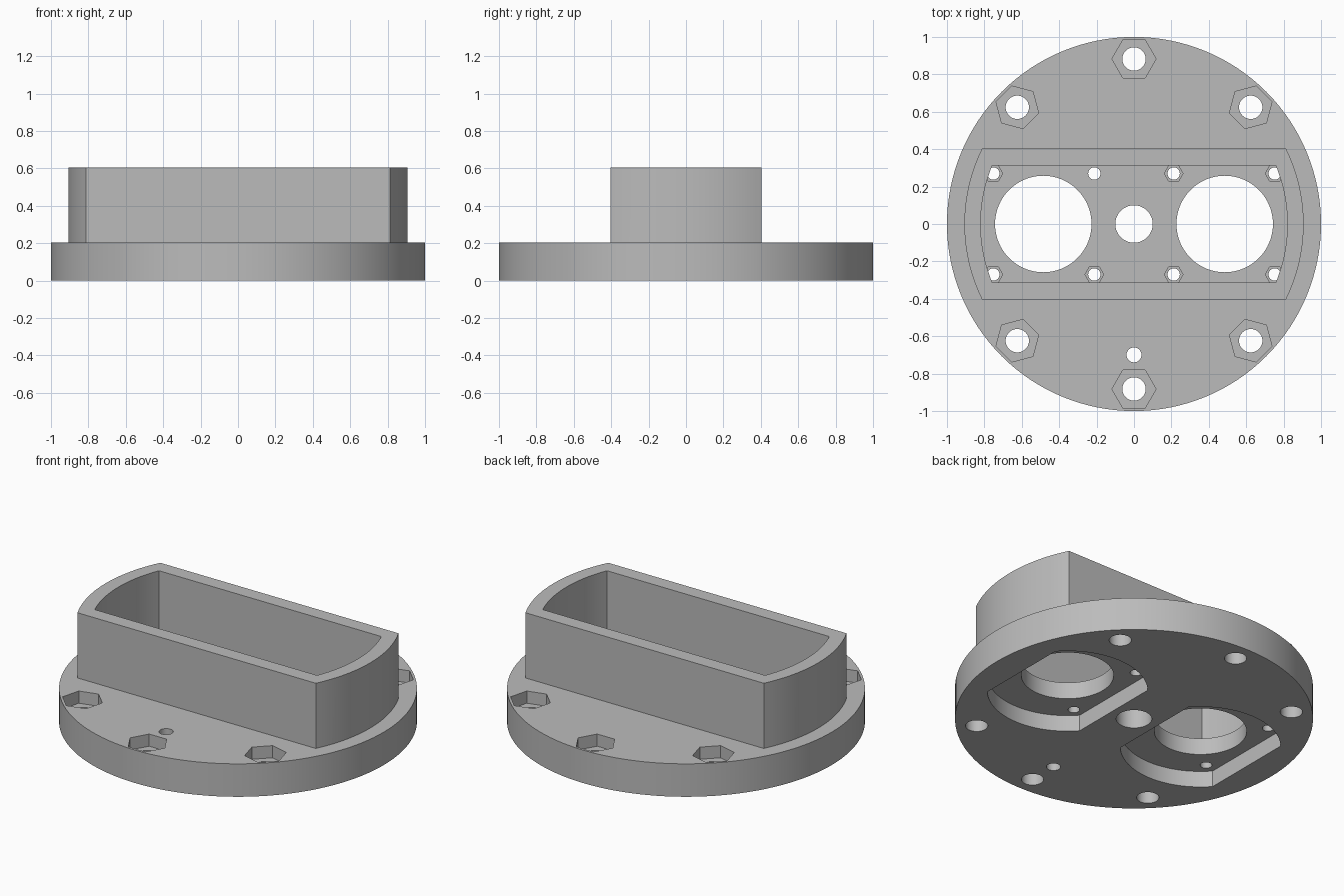
import bpy, bmesh, math

if "Cube" in bpy.data.objects:
    bpy.data.objects.remove(bpy.data.objects["Cube"])

grey = bpy.data.materials.new("plain grey")
grey.diffuse_color = (0.5, 0.5, 0.5, 1)
grey.use_nodes = True
grey.node_tree.nodes["Principled BSDF"].inputs["Base Color"].default_value = grey.diffuse_color


def prism(name, pts, z0, z1):
    """Extrude a closed outline from z0 to z1."""
    bm = bmesh.new()
    face = bm.faces.new([bm.verts.new((x, y, z0)) for x, y in pts])
    new = bmesh.ops.extrude_face_region(bm, geom=[face])["geom"]
    bmesh.ops.translate(bm, vec=(0, 0, z1 - z0),
                        verts=[v for v in new if isinstance(v, bmesh.types.BMVert)])
    bmesh.ops.recalc_face_normals(bm, faces=bm.faces)
    me = bpy.data.meshes.new(name)
    bm.to_mesh(me)
    bm.free()
    me.materials.append(grey)
    ob = bpy.data.objects.new(name, me)
    bpy.context.collection.objects.link(ob)
    return ob


def ring(r, n, cx=0, cy=0, turn=0):
    return [(cx + r * math.cos(turn + i * math.tau / n),
             cy + r * math.sin(turn + i * math.tau / n)) for i in range(n)]


def clipped(r, half, n=24):
    """Circle cut by two flats at y = +-half, arcs on the x sides."""
    a = math.asin(half / r)
    arc = [(r * math.cos(a * (2 * i / n - 1)), r * math.sin(a * (2 * i / n - 1)))
           for i in range(n + 1)]
    return arc + [(-x, -y) for x, y in arc]


def combine(target, other, operation):
    mod = target.modifiers.new("bool", "BOOLEAN")
    mod.operation, mod.object, mod.solver = operation, other, "EXACT"
    bpy.context.view_layer.objects.active = target
    bpy.ops.object.modifier_apply(modifier=mod.name)
    bpy.data.objects.remove(other)


def cut(target, pts, z0, z1):
    combine(target, prism("cutter", pts, z0, z1), "DIFFERENCE")


# round base plate
T = 0.203
body = prism("base_plate_with_housing", ring(1.0, 128), 0, T)

# recesses underneath and large sensor openings
for sx in (-1, 1):
    outline = [(sx * 0.485 + y, x) for x, y in clipped(0.448, 0.337)]
    cut(body, outline, -0.1, 0.1)
    cut(body, ring(0.258, 64, sx * 0.485), -0.1, 0.4)

# centre hole and small wire hole
cut(body, ring(0.1, 48), -0.1, 0.4)
cut(body, ring(0.04, 24, 0, -0.7), -0.1, 0.4)

# six rim bolts with hexagonal nut pockets
for deg in (45, 90, 135, 225, 270, 315):
    a = math.radians(deg)
    x, y = 0.8825 * math.cos(a), 0.8825 * math.sin(a)
    cut(body, ring(0.0625, 32, x, y), -0.1, 0.4)
    cut(body, ring(0.118, 6, x, y, a - math.pi / 2), T - 0.075, 0.4)

# small screws around the openings; one has no nut pocket
for x in (-0.752, -0.212, 0.212, 0.752):
    for y in (-0.27, 0.27):
        cut(body, ring(0.033, 24, x, y), -0.1, 0.4)
        if (x, y) != (-0.212, 0.27):
            cut(body, ring(0.05, 6, x, y), T - 0.05, 0.4)

# open housing wall
wall = prism("housing_wall", clipped(0.907, 0.403), T, 0.605)
cut(wall, clipped(0.82, 0.313), 0, 1)
combine(body, wall, "UNION")

bpy.ops.object.select_all(action="DESELECT")
body.select_set(True)
bpy.context.view_layer.objects.active = body
bpy.ops.object.shade_smooth_by_angle(angle=math.radians(30))
